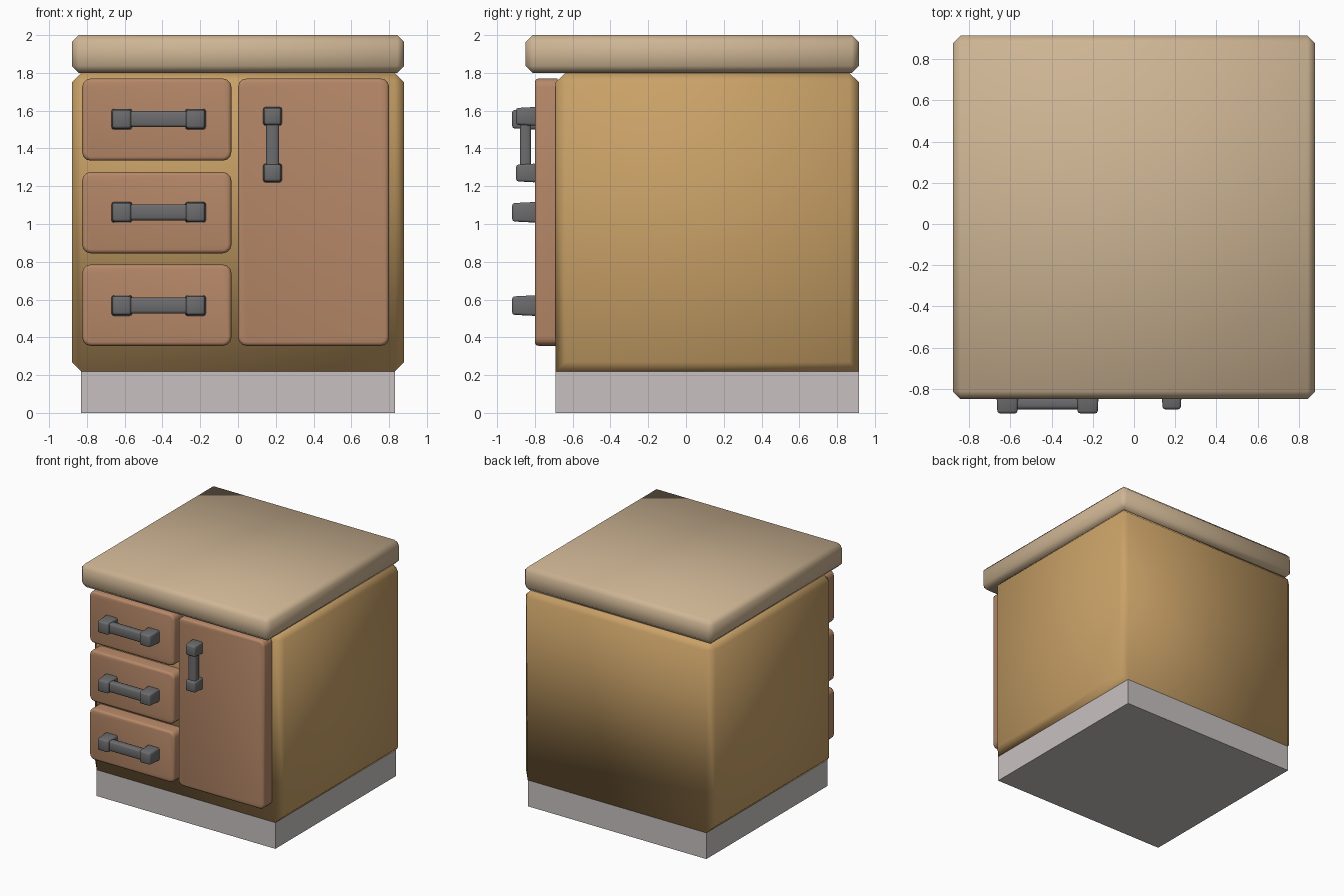
import bpy, bmesh, math
from mathutils import Vector

if "Cube" in bpy.data.objects:
    bpy.data.objects.remove(bpy.data.objects["Cube"])


def material(name, rgb):
    lin = [((c / 255 + 0.055) / 1.055) ** 2.4 for c in rgb]
    m = bpy.data.materials.new(name)
    m.diffuse_color = (*lin, 1)
    m.use_nodes = True
    m.node_tree.nodes["Principled BSDF"].inputs["Base Color"].default_value = m.diffuse_color
    return m


COUNTER = material("pale counter", (206, 181, 148))
WOOD = material("golden wood", (201, 161, 103))
PANEL = material("reddish wood", (182, 136, 104))
METAL = material("grey metal", (108, 108, 110))
PLINTH = material("light grey plinth", (200, 192, 192))


def box_mesh(lo, hi):
    bm = bmesh.new()
    bmesh.ops.create_cube(bm, size=1)
    for v in bm.verts:
        v.co = Vector([(lo[i] + hi[i]) / 2 + v.co[i] * (hi[i] - lo[i]) for i in range(3)])
    return bm


def bevel(bm, edges, width, segments=1):
    bmesh.ops.bevel(bm, geom=list(edges), offset=width, segments=segments,
                    profile=0.5, affect='EDGES', clamp_overlap=True)


def finish(bm, name, mat, angle=60):
    bmesh.ops.recalc_face_normals(bm, faces=bm.faces)
    me = bpy.data.meshes.new(name)
    bm.to_mesh(me)
    bm.free()
    ob = bpy.data.objects.new(name, me)
    bpy.context.collection.objects.link(ob)
    me.materials.append(mat)
    bpy.ops.object.select_all(action='DESELECT')
    ob.select_set(True)
    bpy.context.view_layer.objects.active = ob
    bpy.ops.object.shade_smooth_by_angle(angle=math.radians(angle))
    return ob


# Plinth
finish(box_mesh((-0.83, -0.69, 0), (0.83, 0.915, 0.22)), "plinth", PLINTH, 30)

# Carcass: chamfered everywhere except the front and back bottom edges
bm = box_mesh((-0.88, -0.69, 0.22), (0.88, 0.915, 1.80))
keep = [e for e in bm.edges
        if not (all(v.co.z < 0.3 for v in e.verts)
                and abs(e.verts[0].co.x - e.verts[1].co.x) > 1)]
bevel(bm, keep, 0.05)
finish(bm, "carcass", WOOD)

# Countertop
bm = box_mesh((-0.88, -0.85, 1.80), (0.88, 0.915, 2.0))
bevel(bm, bm.edges, 0.037)
finish(bm, "countertop", COUNTER)


# Door and drawer fronts with rounded corners and softened front rim
def front_panel(name, x0, x1, z0, z1):
    y0, y1 = -0.80, -0.68
    bm = box_mesh((x0, y0, z0), (x1, y1, z1))
    bevel(bm, [e for e in bm.edges
               if abs(e.verts[0].co.y - e.verts[1].co.y) > 0.05], 0.045, 3)
    bevel(bm, [e for e in bm.edges
               if all(abs(v.co.y - y0) < 1e-4 for v in e.verts)], 0.02, 3)
    finish(bm, name, PANEL)


# Handle: two tapered end blocks joined by a chamfered bar
def handle(name, cx, cz, length, size, bar, y_front, bar_y, vertical):
    half = length / 2

    def span(a, b, w):
        if vertical:
            return (cx - w / 2, cz + a), (cx + w / 2, cz + b)
        return (cx + a, cz - w / 2), (cx + b, cz + w / 2)

    for side, a in (("a", -half), ("b", half - size)):
        p, q = span(a, a + size, size)
        bm = box_mesh((p[0], y_front, p[1]), (q[0], -0.79, q[1]))
        mx, mz = (p[0] + q[0]) / 2, (p[1] + q[1]) / 2
        for v in bm.verts:
            if v.co.y < y_front + 0.01:
                v.co.x = mx + (v.co.x - mx) * 0.88
                v.co.z = mz + (v.co.z - mz) * 0.88
        bevel(bm, bm.edges, 0.012, 2)
        finish(bm, f"{name}_post_{side}", METAL)
    p, q = span(-half + size * 0.8, half - size * 0.8, bar)
    bm = box_mesh((p[0], bar_y[0], p[1]), (q[0], bar_y[1], q[1]))
    axis = 2 if vertical else 0
    bevel(bm, [e for e in bm.edges
               if abs(e.verts[0].co[axis] - e.verts[1].co[axis]) > 0.1], 0.015, 2)
    finish(bm, f"{name}_bar", METAL)


drawers = (("top", 1.335, 1.77, 1.555), ("middle", 0.845, 1.275, 1.062),
           ("bottom", 0.355, 0.785, 0.568))
for label, z0, z1, hz in drawers:
    front_panel(f"{label}_drawer", -0.825, -0.035, z0, z1)
    handle(f"{label}_drawer_handle", -0.42, hz, 0.50, 0.11, 0.085,
           -0.92, (-0.90, -0.84), False)

front_panel("door", 0.0, 0.80, 0.355, 1.77)
handle("door_handle", 0.183, 1.42, 0.40, 0.10, 0.07, -0.90, (-0.88, -0.82), True)
